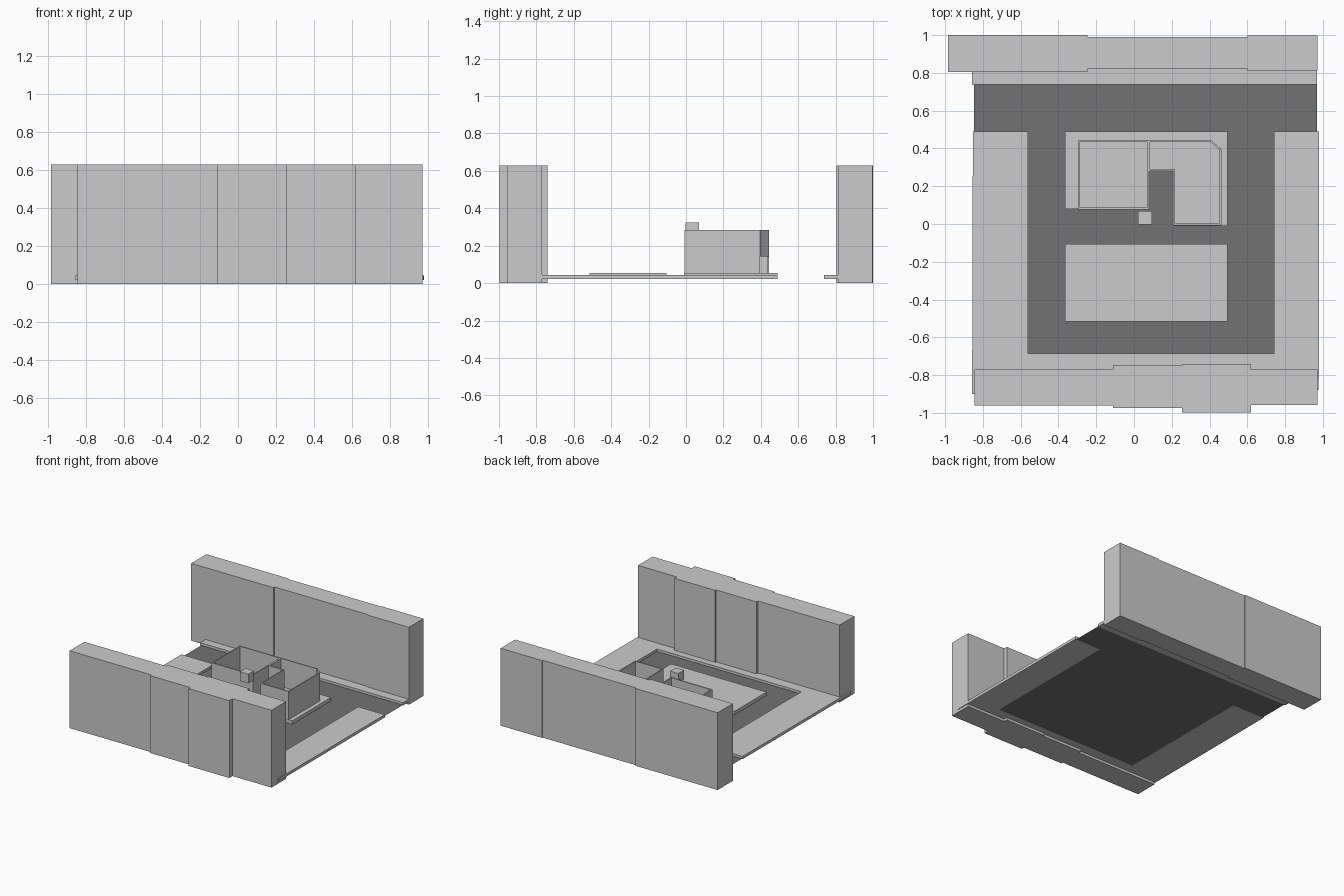
import bpy, bmesh

if "Cube" in bpy.data.objects:
    bpy.data.objects.remove(bpy.data.objects["Cube"])

asphalt = bpy.data.materials.new("asphalt")
asphalt.diffuse_color = (0.17, 0.17, 0.17, 1)
asphalt.use_nodes = True
asphalt.node_tree.nodes["Principled BSDF"].inputs["Base Color"].default_value = asphalt.diffuse_color


def add_object(name, bm):
    mesh = bpy.data.meshes.new(name)
    bm.to_mesh(mesh)
    bm.free()
    ob = bpy.data.objects.new(name, mesh)
    bpy.context.collection.objects.link(ob)
    return ob


def slab(name, outline, z0, z1=None):
    """Flat outline (anticlockwise), extruded from z0 to z1 when z1 is given."""
    bm = bmesh.new()
    face = bm.faces.new([bm.verts.new((x, y, z0)) for x, y in outline])
    if z1 is not None:
        new = bmesh.ops.extrude_face_region(bm, geom=[face], use_keep_orig=True)["geom"]
        bmesh.ops.translate(bm, vec=(0, 0, z1 - z0),
                            verts=[v for v in new if isinstance(v, bmesh.types.BMVert)])
        bmesh.ops.recalc_face_normals(bm, faces=bm.faces)
    return add_object(name, bm)


def rect(x0, x1, y0, y1):
    return [(x0, y0), (x1, y0), (x1, y1), (x0, y1)]


def building_row(name, bays):
    """Stepped terrace from a list of bays (x0, x1, y0, y1)."""
    front, back = [], []
    for x0, x1, y0, y1 in bays:
        front += [(x0, y0), (x1, y0)]
        back += [(x0, y1), (x1, y1)]
    return slab(name, front + back[::-1], 0, 0.63)


def wall(name, path, z0, z1, closed=False):
    """Thin upright wall along a plan path."""
    bm = bmesh.new()
    low = [bm.verts.new((x, y, z0)) for x, y in path]
    high = [bm.verts.new((x, y, z1)) for x, y in path]
    n = len(path)
    for i in range(n if closed else n - 1):
        j = (i + 1) % n
        bm.faces.new((low[i], low[j], high[j], high[i]))
    ob = add_object(name, bm)
    mod = ob.modifiers.new("thickness", "SOLIDIFY")
    mod.thickness, mod.offset, mod.use_even_offset = 0.01, 0, True
    return ob


# Terraces in front and behind
building_row("front_terrace", [(-0.845, -0.11, -0.96, -0.77), (-0.11, 0.255, -0.975, -0.75),
                               (0.255, 0.62, -0.998, -0.74), (0.62, 0.972, -0.957, -0.77)])
building_row("back_terrace", [(-0.985, -0.245, 0.805, 1.0), (-0.245, 0.60, 0.82, 0.99)])
building_row("back_terrace_end", [(0.60, 0.972, 0.812, 0.997)])

# T-shaped road surface
road = slab("road", [(-0.56, -0.685), (0.74, -0.685), (0.74, 0.49), (0.968, 0.49),
                     (0.968, 0.74), (-0.848, 0.74), (-0.848, 0.49), (-0.56, 0.49)], 0.024)
road.data.materials.append(asphalt)

# Pavements
slab("front_pavement", [(-0.857, -0.90), (0.978, -0.88), (0.98, 0.49), (0.74, 0.49),
                        (0.74, -0.685), (-0.56, -0.685), (-0.56, 0.49), (-0.853, 0.49)],
     0.021, 0.044)
slab("back_pavement", rect(-0.857, 0.97, 0.738, 0.90), 0.021, 0.044)

# Central plots
slab("front_plot", rect(-0.365, 0.495, -0.515, -0.105), 0.026, 0.054)
slab("back_plot", [(-0.365, 0.08), (0.08, 0.08), (0.08, 0.285), (0.212, 0.285),
                   (0.212, -0.01), (0.495, -0.01), (0.495, 0.49), (-0.365, 0.49)],
     0.026, 0.054)

# Open-topped rooms, with a doorway under the corner wall
wall("left_room_walls", rect(-0.29, 0.075, 0.083, 0.44), 0.05, 0.283, closed=True)
wall("right_room_walls", [(0.405, 0.44), (0.08, 0.44), (0.08, 0.285), (0.212, 0.285),
                          (0.212, -0.003), (0.457, -0.003), (0.457, 0.395)], 0.05, 0.283)
wall("corner_wall_over_door", [(0.457, 0.395), (0.405, 0.44)], 0.142, 0.283)

# Small hanging cube beside the rooms
slab("hanging_cube", rect(0.02, 0.095, -0.003, 0.07), 0.25, 0.325)
